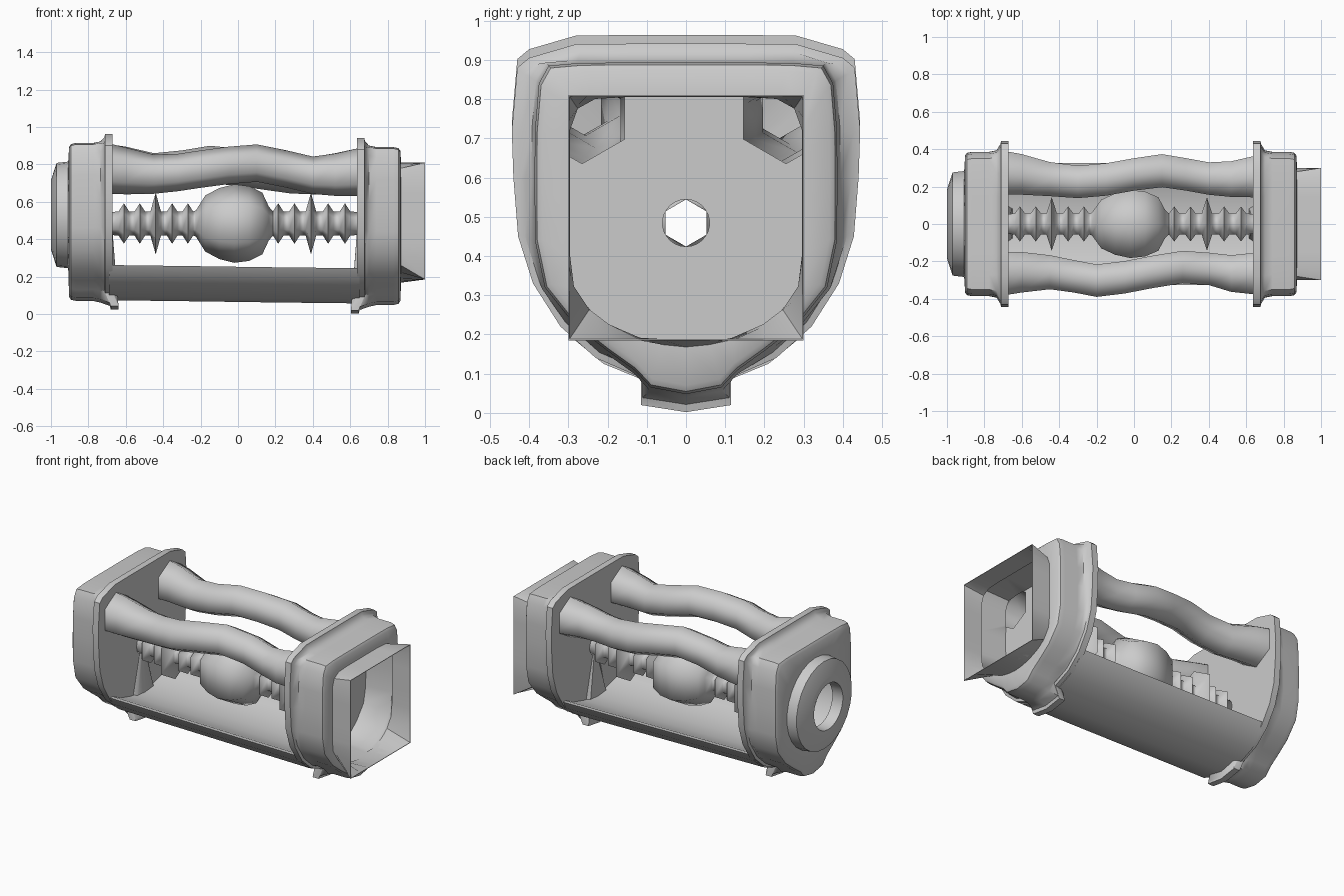
import bpy, bmesh, math

if "Cube" in bpy.data.objects:
    bpy.data.objects.remove(bpy.data.objects["Cube"])

# Half outlines (y, z) from top centre to bottom centre, 14 points each
FLANGE = [(0, .941), (.15, .941), (.28, .94), (.40, .905), (.43, .88), (.444, .72), (.44, .6),
          (.428, .45), (.39, .33), (.32, .22), (.23, .14), (.115, .09), (.115, .02), (0, .002)]
BODY = [(0, .893), (.15, .893), (.27, .892), (.35, .885), (.375, .84), (.385, .72), (.386, .6),
        (.385, .44), (.36, .32), (.28, .22), (.2, .158), (.13, .108), (.09, .065), (0, .048)]
SQUARE = [(0, .81), (.15, .81), (.25, .81), (.3, .81), (.3, .75), (.3, .65), (.3, .5),
          (.3, .4), (.3, .3), (.3, .185), (.2, .185), (.12, .185), (.06, .185), (0, .185)]
COLLAR = [(0, .81), (.15, .81), (.235, .805), (.28, .78), (.3, .725), (.3, .65), (.3, .5),
          (.3, .4), (.29, .32), (.25, .26), (.2, .222), (.12, .187), (.06, .174), (0, .168)]


def circle(r, cz):
    return [(r * math.sin(i * math.pi / 13), cz + r * math.cos(i * math.pi / 13)) for i in range(14)]


def scaled(half, k, cz=.49, floor=-1):
    return [(y * k, max(floor, cz + (z - cz) * k)) for y, z in half]


def full(half):
    return half + [(-y, z) for y, z in half[-2:0:-1]]


def loft(name, rings, close=False, caps=False, angle=40):
    """Skin a list of equal-length vertex rings."""
    bm = bmesh.new()
    vs = [[bm.verts.new(p) for p in r] for r in rings]
    n = len(rings[0])
    pairs = list(zip(vs, vs[1:])) + ([(vs[-1], vs[0])] if close else [])
    for a, b in pairs:
        for i in range(n):
            j = (i + 1) % n
            bm.faces.new((a[i], a[j], b[j], b[i]))
    if caps:
        bm.faces.new(vs[0])
        bm.faces.new(vs[-1])
    bmesh.ops.recalc_face_normals(bm, faces=bm.faces)
    me = bpy.data.meshes.new(name)
    bm.to_mesh(me)
    bm.free()
    ob = bpy.data.objects.new(name, me)
    bpy.context.collection.objects.link(ob)
    smooth(ob, angle)
    return ob


def smooth(ob, angle):
    bpy.ops.object.select_all(action='DESELECT')
    bpy.context.view_layer.objects.active = ob
    ob.select_set(True)
    bpy.ops.object.shade_smooth_by_angle(angle=math.radians(angle))


def hexagon(x, y, z, r):
    return [(x, y + r * math.sin(i * math.pi / 3), z + r * math.cos(i * math.pi / 3)) for i in range(6)]


def end_cap(name, s, dx, dz, nose):
    """Hollow shield-shaped housing: wall, flange, body, nose, then back inside."""
    f, b = FLANGE, BODY
    sections = [(.635 + dx, circle(.06, .484 - dz)), (.635 + dx, scaled(f, .97)), (.635 + dx, f),
                (.675 + dx, f), (.68 + dx, scaled(f, .96)), (.70 + dx, scaled(b, 1.02)),
                (.74 + dx, b), (.83 + dx, b), (.858 + dx, scaled(b, .985)), (.868 + dx, scaled(b, .95))]
    sections += nose
    sections += [(.84 + dx, scaled(b, .9, .49, .165)), (.665 + dx, scaled(b, .86, .49, .18)),
                 (.665 + dx, circle(.06, .484 - dz))]
    rings = []
    for k, (x, half) in enumerate(sections):
        # the bottom tab of the flange leans inwards
        rings.append([(s * (x - (.03 if 1 <= k <= 4 and z < .06 else 0)), y, z + dz)
                      for y, z in full(half)])
    return loft(name, rings, close=True)


# End housings: the right flares into a square socket, the left narrows to a round boss
right_cap = end_cap("right_end_housing", 1, 0, 0, [
    (.872, COLLAR), (1.0, SQUARE), (1.0, scaled(SQUARE, .99, .4975)),
    (.874, scaled(COLLAR, .985, .4975))])
left_cap = end_cap("left_end_housing", -1, .035, .022, [
    (.908, circle(.285, .508)), (.97, circle(.278, .508)), (1.0, circle(.185, .508)),
    (1.0, circle(.145, .508)), (.93, circle(.14, .508))])

# Wavy upper rails: (x, y, z, radius)
back_path = [(-.70, .275, .775, .135), (-.6, .265, .77, .125), (-.45, .24, .755, .105),
             (-.3, .225, .775, .1), (-.15, .238, .80, .1), (0, .265, .785, .1), (.15, .285, .765, .102),
             (.28, .265, .745, .1), (.4, .243, .74, .1), (.52, .24, .75, .11), (.66, .255, .76, .13)]
front_path = [(-.70, -.265, .78, .135), (-.6, -.258, .765, .125), (-.45, -.258, .748, .105),
              (-.32, -.28, .757, .1), (-.2, -.303, .775, .1), (-.05, -.285, .795, .1), (.1, -.256, .807, .1),
              (.26, -.23, .775, .1), (.4, -.24, .742, .1), (.52, -.265, .745, .113), (.66, -.265, .76, .13)]
for name, path in (("back_rail", back_path), ("front_rail", front_path)):
    loft(name, [hexagon(*p) for p in path], angle=70)
    # hexagonal openings where the rails pass through the housing walls
    for cap, p, x0, x1 in ((left_cap, path[0], -.703, -.65), (right_cap, path[-1], .62, .668)):
        _, y, z, r = p
        cut = loft("rail_cutter", [hexagon(x0, y, z, r * .96), hexagon(x1, y, z, r * .96)], caps=True)
        m = cap.modifiers.new("opening", 'BOOLEAN')
        m.operation, m.solver, m.object = 'DIFFERENCE', 'EXACT', cut
        bpy.context.view_layer.objects.active = cap
        bpy.ops.object.modifier_apply(modifier=m.name)
        bpy.data.objects.remove(cut)
for cap in (left_cap, right_cap):
    smooth(cap, 62)

# Ribbed hollow axle with a central bulb: (x, radius)


def ribs(xs):
    out = []
    for i, x in enumerate(xs):
        out += [(x - .028, .065), (x, .165 if i == 2 else .108), (x + .028, .065)]
    return out


axle = [(-.69, .06)] + ribs((-.61, -.525, -.44, -.352, -.268))
axle += [(-.225, .07), (-.2, .11), (-.175, .15), (-.1, .19), (-.02, .21), (.06, .2), (.13, .165), (.165, .09)]
axle += ribs((.215, .302, .39, .482, .572)) + [(.65, .06)]
loft("ribbed_axle", [hexagon(x, 0, .484, r) for x, r in axle], angle=75)

# Curved lower trough
outer = [(.325, .25), (.295, .2), (.21, .13), (.1, .085), (0, .062)]
inner = [(0, .17), (.11, .18), (.22, .21), (.3, .25)]
section = outer + [(-y, z) for y, z in outer[-2::-1]] + [(-y, z) for y, z in inner[:0:-1]] + inner
loft("lower_trough", [[(x, y, z + dz) for y, z in section] for x, dz in
                      ((-.69, .012), (-.3, .007), (.2, 0), (.65, -.005))], caps=True)
